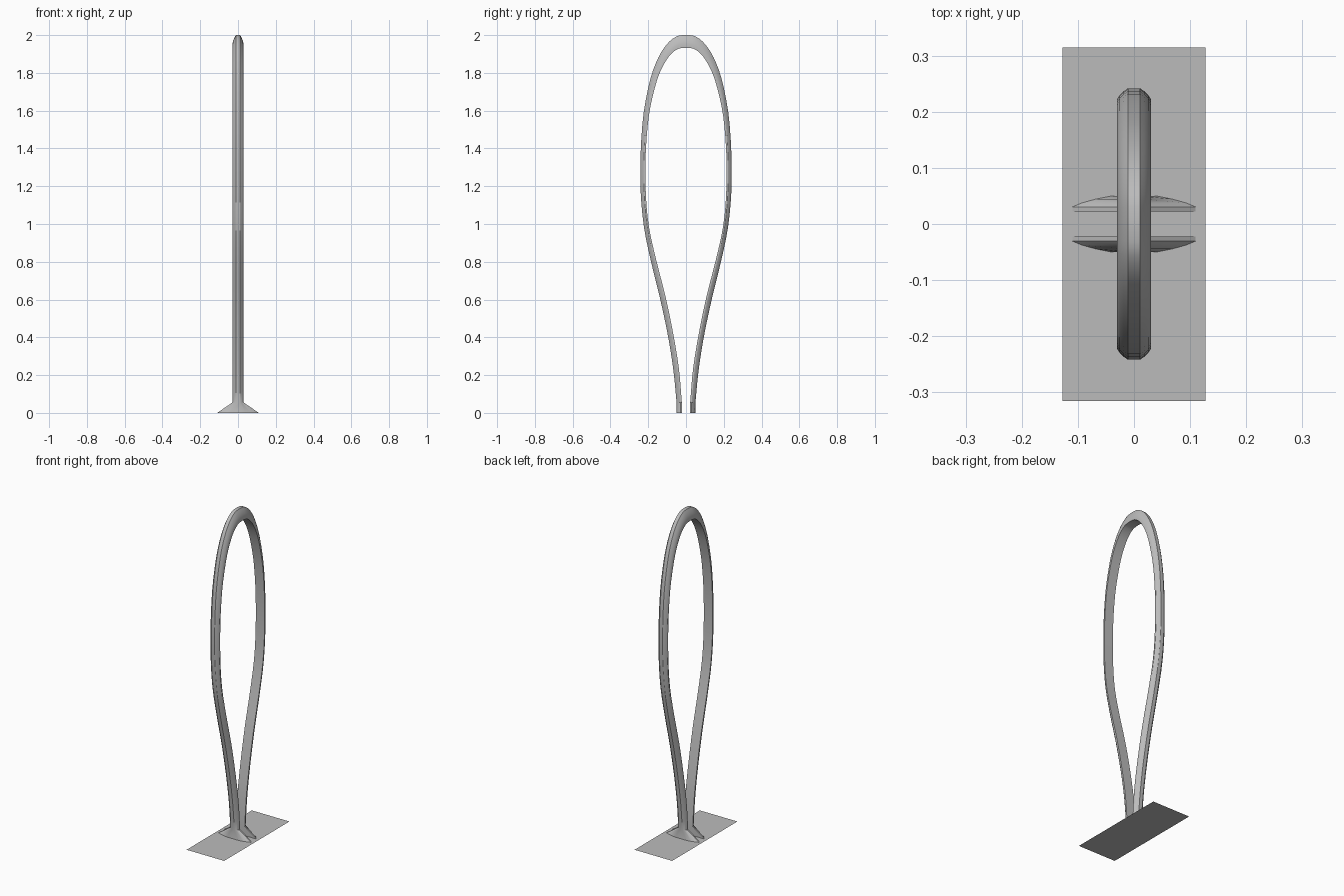
import bpy, bmesh
from mathutils import Vector

if "Cube" in bpy.data.objects:
    bpy.data.objects.remove(bpy.data.objects["Cube"])

mat = bpy.data.materials.new("light grey")
mat.diffuse_color = (0.5, 0.5, 0.5, 1)
mat.use_nodes = True
mat.node_tree.nodes["Principled BSDF"].inputs["Base Color"].default_value = mat.diffuse_color


def make_object(name, bm):
    mesh = bpy.data.meshes.new(name)
    bmesh.ops.recalc_face_normals(bm, faces=bm.faces[:])
    bm.to_mesh(mesh)
    bm.free()
    mesh.materials.append(mat)
    ob = bpy.data.objects.new(name, mesh)
    bpy.context.collection.objects.link(ob)
    return ob


# Half path: (outer y, outer z, inner y, inner z) from foot to crown
half = [
    (.050, .055, .022, .055), (.066, .22, .037, .23), (.094, .40, .066, .41),
    (.136, .60, .107, .61), (.185, .80, .158, .81), (.222, .98, .197, .99),
    (.240, 1.17, .213, 1.17), (.240, 1.38, .213, 1.38), (.224, 1.59, .197, 1.57),
    (.188, 1.77, .168, 1.71), (.147, 1.88, .135, 1.81), (.102, 1.951, .092, 1.885),
    (.056, 1.99, .050, 1.923), (.018, 2.0, .016, 1.932),
]
path = half + [(-a, b, -c, d) for a, b, c, d in reversed(half)]


def smooth(points, steps=3):
    pts = [Vector(p) for p in points]
    pts = [2 * pts[0] - pts[1]] + pts + [2 * pts[-1] - pts[-2]]
    out = []
    for i in range(1, len(pts) - 2):
        p0, p1, p2, p3 = pts[i - 1:i + 3]
        for k in range(steps):
            t = k / steps
            out.append(.5 * (2 * p1 + (p2 - p0) * t + (2 * p0 - 5 * p1 + 4 * p2 - p3) * t * t
                             + (3 * p1 - p0 - 3 * p2 + p3) * t ** 3))
    out.append(pts[-2])
    return out


# Stations with half width; flared feet at both ends
stations = [(Vector((.05, 0, .022, 0)), .11)]
stations += [(p, .03) for p in smooth(path)]
stations += [(Vector((-.05, 0, -.022, 0)), .11)]

# D-shaped section: (fraction of width, fraction from inner to outer)
side = [(1, 0), (1, .3), (.85, .55), (.62, .8), (.36, 1)]
section = side + [(-x, d) for x, d in reversed(side)]

bm = bmesh.new()
rings = []
for p, w in stations:
    outer, inner = Vector((0, p[0], p[1])), Vector((0, p[2], p[3]))
    rings.append([bm.verts.new(inner.lerp(outer, d) + Vector((x * w, 0, 0)))
                  for x, d in section])
n = len(section)
for a, b in zip(rings, rings[1:]):
    for i in range(n):
        j = (i + 1) % n
        bm.faces.new((a[i], a[j], b[j], b[i]))
bm.faces.new(rings[0])
bm.faces.new(rings[-1])
loop = make_object("loop_frame", bm)

# Flat base sheet
bm = bmesh.new()
bm.faces.new([bm.verts.new((x, y, 0)) for x, y in
              ((-.127, -.315), (.127, -.315), (.127, .315), (-.127, .315))])
make_object("base_plate", bm)

bpy.context.view_layer.objects.active = loop
loop.select_set(True)
bpy.ops.object.shade_smooth_by_angle()
